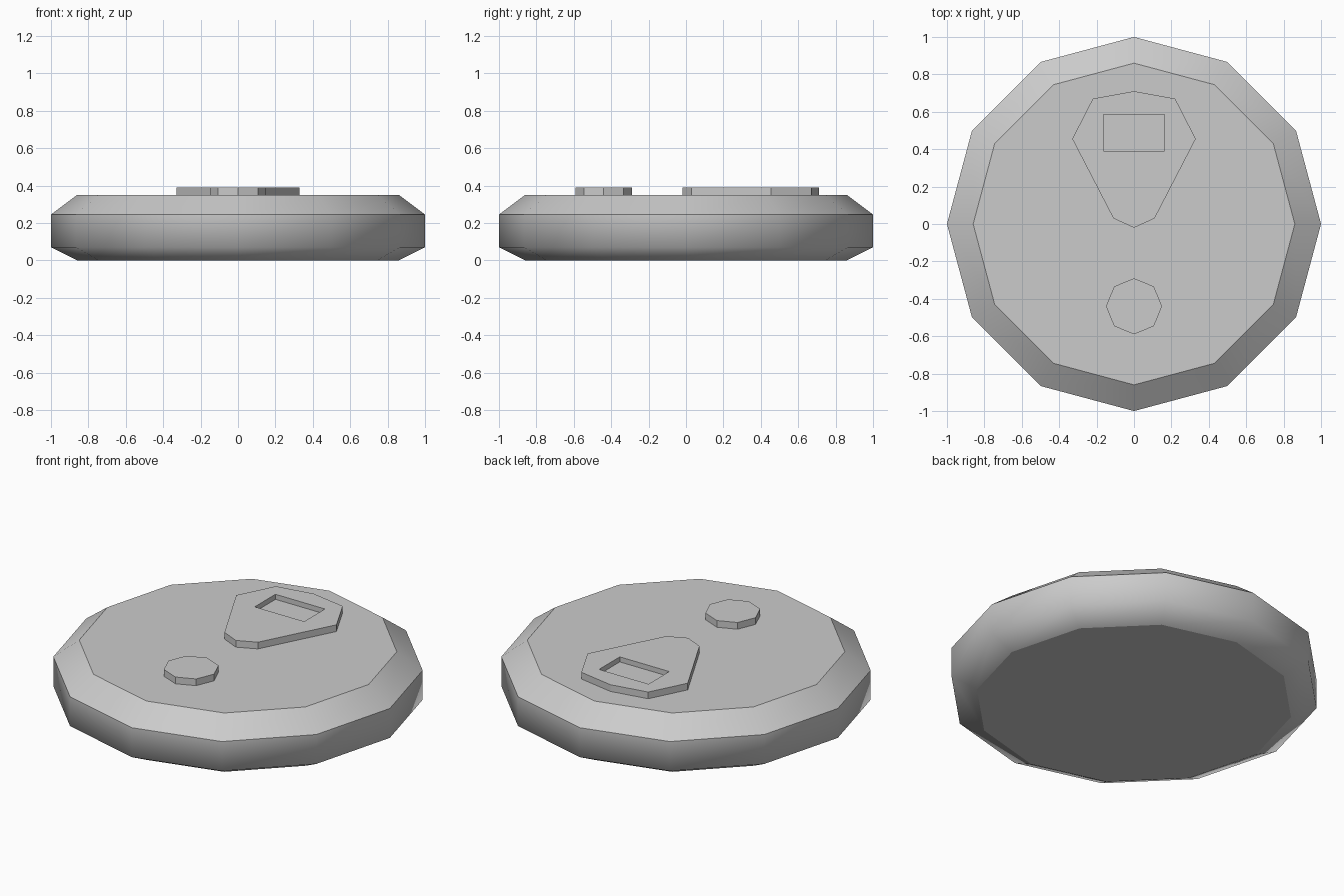
import bpy, bmesh
from math import sin, cos, pi

if "Cube" in bpy.data.objects:
    bpy.data.objects.remove(bpy.data.objects["Cube"])


def ring(radius, sides, cy=0.0):
    return [(radius * cos(2 * pi * i / sides), cy + radius * sin(2 * pi * i / sides))
            for i in range(sides)]


def loft(name, sections, smooth=False, sharp_heights=()):
    """Skin a stack of (outline, z) sections and cap both ends."""
    bm = bmesh.new()
    rows = [[bm.verts.new((x, y, z)) for x, y in outline] for outline, z in sections]
    n = len(rows[0])
    for low, high in zip(rows, rows[1:]):
        for i in range(n):
            j = (i + 1) % n
            face = bm.faces.new((low[i], low[j], high[j], high[i]))
            face.smooth = smooth
    bm.faces.new(rows[0][::-1])
    bm.faces.new(rows[-1])
    bmesh.ops.recalc_face_normals(bm, faces=bm.faces)
    for e in bm.edges:
        z0, z1 = (v.co.z for v in e.verts)
        if any(abs(z0 - h) < 1e-4 and abs(z1 - h) < 1e-4 for h in sharp_heights):
            e.smooth = False
    mesh = bpy.data.meshes.new(name)
    bm.to_mesh(mesh)
    bm.free()
    obj = bpy.data.objects.new(name, mesh)
    bpy.context.collection.objects.link(obj)
    return obj


TOP, RAISED = 0.35, 0.39

# Twelve-sided disc body with bevelled rims
profile = [(0.86, 0.0), (1.0, 0.07), (1.0, 0.245), (0.86, TOP)]
loft("disc_body", [(ring(r, 12), z) for r, z in profile],
     smooth=True, sharp_heights=(0.0, 0.245, TOP))

# Octagonal button
button = ring(0.15, 8, -0.44)
loft("round_button", [(button, TOP - 0.01), (button, RAISED)])

# Tapered raised plate, mirrored from its right half
half = [(0.11, 0.03), (0.33, 0.455), (0.22, 0.67)]
outline = [(0, -0.02)] + half + [(0, 0.71)] + [(-x, y) for x, y in reversed(half)]
plate = loft("raised_plate", [(outline, TOP - 0.01), (outline, RAISED)])

# Rectangular screen recess cut into the plate
rect = [(-0.163, 0.39), (0.163, 0.39), (0.163, 0.585), (-0.163, 0.585)]
cutter = loft("recess_cutter", [(rect, 0.36), (rect, 0.5)])
cutter.hide_render = True
cutter.hide_set(True)
cut = plate.modifiers.new("screen_recess", 'BOOLEAN')
cut.operation = 'DIFFERENCE'
cut.solver = 'EXACT'
cut.object = cutter
